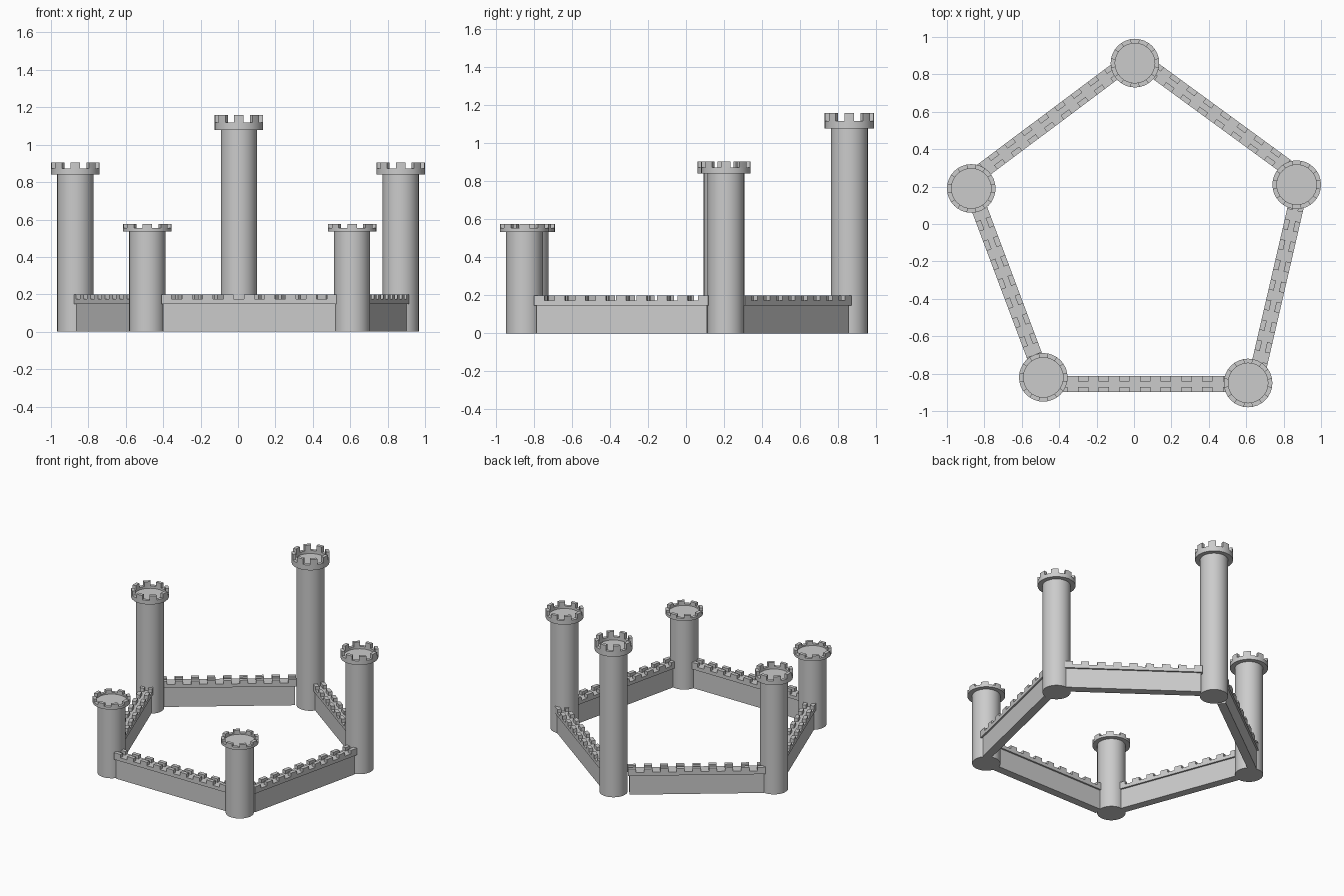
import bpy, bmesh, math
from mathutils import Vector

if "Cube" in bpy.data.objects:
    bpy.data.objects.remove(bpy.data.objects["Cube"], do_unlink=True)

stone = bpy.data.materials.new("grey_stone")
stone.use_nodes = True
COLOUR = (0.6, 0.6, 0.6, 1)
stone.diffuse_color = COLOUR
stone.node_tree.nodes["Principled BSDF"].inputs["Base Color"].default_value = COLOUR


def finish(bm, name, location, turn=0.0):
    bmesh.ops.recalc_face_normals(bm, faces=bm.faces)
    mesh = bpy.data.meshes.new(name)
    bm.to_mesh(mesh)
    bm.free()
    mesh.materials.append(stone)
    obj = bpy.data.objects.new(name, mesh)
    bpy.context.collection.objects.link(obj)
    obj.location = location
    obj.rotation_euler.z = turn
    return obj


def raise_faces(bm, faces, height, keep=False):
    result = bmesh.ops.extrude_face_region(bm, geom=faces, use_keep_orig=keep)
    verts = [g for g in result["geom"] if isinstance(g, bmesh.types.BMVert)]
    bmesh.ops.translate(bm, verts=verts, vec=(0, 0, height))
    return [g for g in result["geom"] if isinstance(g, bmesh.types.BMFace)]


# Round tower: lathed shaft with a wider crown and eight merlons
BODY, CROWN, INNER = 0.097, 0.13, 0.106

def tower(name, x, y, height):
    base, rim, floor = height * 0.93, height * 0.964, height * 0.945
    profile = [(0, 0), (BODY, 0), (BODY, base), (CROWN, base),
               (CROWN, rim), (INNER, rim), (INNER, floor), (0, floor)]
    bm = bmesh.new()
    verts = [bm.verts.new((r, 0, z)) for r, z in profile]
    edges = [bm.edges.new(pair) for pair in zip(verts, verts[1:])]
    bmesh.ops.spin(bm, geom=verts + edges, cent=(0, 0, 0), axis=(0, 0, 1),
                   angle=math.tau, steps=32)
    bmesh.ops.remove_doubles(bm, verts=bm.verts, dist=0.0001)
    merlons = []
    for face in bm.faces:
        c = face.calc_center_median()
        sector = math.floor((math.atan2(c.y, c.x) + math.pi / 2) / (math.pi / 8) + 0.5)
        if abs(c.z - rim) < 0.0005 and sector % 2 == 0:
            merlons.append(face)
    raise_faces(bm, merlons, height - rim)
    obj = finish(bm, name, (x, y, 0))
    bpy.ops.object.select_all(action="DESELECT")
    obj.select_set(True)
    bpy.context.view_layer.objects.active = obj
    bpy.ops.object.shade_smooth_by_angle(angle=math.radians(30))


# Curtain wall: narrow body, overhanging walkway, merlons on both edges
BLOCKS, WIDTH = 17, 0.085

def wall(name, start, end):
    a, b = Vector(start), Vector(end)
    length = (b - a).length
    bm = bmesh.new()
    bmesh.ops.create_grid(bm, x_segments=BLOCKS, y_segments=3, size=0.5)
    bmesh.ops.scale(bm, verts=bm.verts, vec=(length, WIDTH, 1))
    bmesh.ops.translate(bm, verts=bm.verts, vec=(0, 0, 0.148))
    top = raise_faces(bm, list(bm.faces), 0.026, keep=True)
    merlons = []
    for face in top:
        c = face.calc_center_median()
        block = math.floor((c.x / length + 0.5) * BLOCKS)
        if block % 2 == 0 and abs(c.y) > WIDTH / 6 and c.z > 0.17:
            merlons.append(face)
    raise_faces(bm, merlons, 0.026)
    body = bmesh.ops.create_cube(bm, size=1)["verts"]
    bmesh.ops.scale(bm, verts=body, vec=(length - 0.02, 0.06, 0.15))
    bmesh.ops.translate(bm, verts=body, vec=(0, 0, 0.075))
    mid = (a + b) / 2
    finish(bm, name, (mid.x, mid.y, 0), math.atan2(b.y - a.y, b.x - a.x))


tower("back_tower", 0.005, 0.86, 1.16)
tower("left_tower", 0.87, 0.21, 0.905)
tower("right_tower", -0.87, 0.19, 0.905)
tower("front_left_tower", 0.61, -0.85, 0.575)
tower("front_right_tower", -0.485, -0.82, 0.575)

wall("front_wall", (-0.41, -0.856), (0.53, -0.856))
wall("left_wall", (0.661, -0.79), (0.873, 0.126))
wall("back_left_wall", (0.855, 0.277), (0.09, 0.836))
wall("back_right_wall", (-0.09, 0.824), (-0.845, 0.259))
wall("right_wall", (-0.845, 0.13), (-0.515, -0.75))
